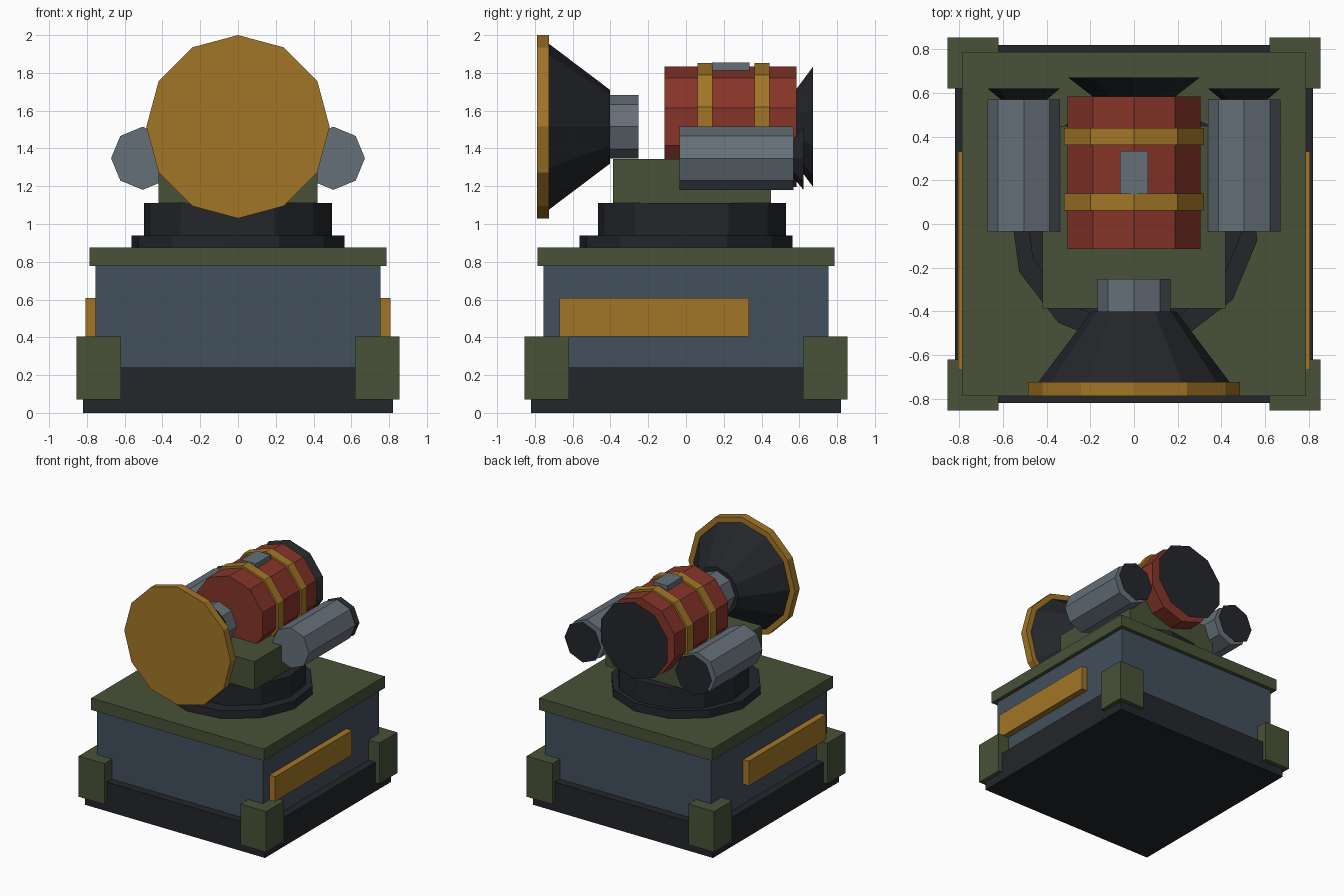
import bpy, bmesh
from math import radians
from mathutils import Matrix

if "Cube" in bpy.data.objects:
    bpy.data.objects.remove(bpy.data.objects["Cube"])


def material(name, rgb):
    m = bpy.data.materials.new(name)
    m.diffuse_color = (*rgb, 1)
    m.use_nodes = True
    m.node_tree.nodes["Principled BSDF"].inputs["Base Color"].default_value = m.diffuse_color
    return m


BLACK = material("black", (0.017, 0.019, 0.023))
BLUE = material("slate_blue", (0.055, 0.08, 0.11))
GREEN = material("olive", (0.065, 0.085, 0.04))
AMBER = material("amber", (0.36, 0.18, 0.02))
RED = material("red", (0.24, 0.035, 0.022))
STEEL = material("steel", (0.13, 0.16, 0.19))


def finish(name, bm, mat):
    bmesh.ops.recalc_face_normals(bm, faces=bm.faces)
    mesh = bpy.data.meshes.new(name)
    bm.to_mesh(mesh)
    bm.free()
    mesh.materials.append(mat)
    ob = bpy.data.objects.new(name, mesh)
    bpy.context.collection.objects.link(ob)
    return ob


def box(name, x, y, z, mat):
    """Box from (min, max) pairs."""
    size = [b - a for a, b in (x, y, z)]
    mid = [(a + b) / 2 for a, b in (x, y, z)]
    bm = bmesh.new()
    bmesh.ops.create_cube(bm, size=1, matrix=Matrix.Translation(mid) @ Matrix.Diagonal((*size, 1)))
    return finish(name, bm, mat)


def disc(name, centre_y, z0, z1, r, mat):
    """Upright twelve-sided disc, turned so that a corner lies at 22.5 degrees."""
    place = Matrix.Translation((0, centre_y, (z0 + z1) / 2)) @ Matrix.Rotation(radians(22.5), 4, 'Z')
    bm = bmesh.new()
    bmesh.ops.create_cone(bm, cap_ends=True, segments=12, radius1=r, radius2=r, depth=z1 - z0)
    # make the first corner lie on local +x before turning
    first = min((abs(v.co.y), v.co.x) for v in bm.verts)
    if first[0] > 1e-4:
        bmesh.ops.rotate(bm, verts=bm.verts, matrix=Matrix.Rotation(radians(15), 3, 'Z'))
    bmesh.ops.transform(bm, matrix=place, verts=bm.verts)
    return finish(name, bm, mat)


def barrel(name, x, z, y0, y1, r0, r1, sides, mat):
    """Capped cylinder or cone lying along y, with one corner straight up."""
    bm = bmesh.new()
    bmesh.ops.create_cone(bm, cap_ends=True, segments=sides, radius1=r0, radius2=r1, depth=y1 - y0)
    top = max(bm.verts, key=lambda v: v.co.y)
    if abs(top.co.x) > 1e-4:
        bmesh.ops.rotate(bm, verts=bm.verts, matrix=Matrix.Rotation(radians(180 / sides), 3, 'Z'))
    bmesh.ops.transform(bm, verts=bm.verts, matrix=Matrix.Translation((x, (y0 + y1) / 2, z))
                        @ Matrix.Rotation(radians(-90), 4, 'X'))
    # the turn points the corner down; flip it up for odd side counts
    return finish(name, bm, mat)


# Pedestal
box("base", (-.82, .82), (-.82, .82), (0, .24), BLACK)
box("housing", (-.755, .755), (-.755, .755), (.24, .78), BLUE)
box("top_plate", (-.787, .787), (-.787, .787), (.778, .875), GREEN)

# Corner guards and side panels
for side, sx in (("left", -1), ("right", 1)):
    for end, sy in (("front", -1), ("back", 1)):
        box(f"{end}_{side}_corner", sorted((sx * .62, sx * .855)),
            sorted((sy * .62, sy * .855)), (.07, .405), GREEN)
    box(f"{side}_panel", sorted((sx * .745, sx * .807)), (-.67, .333), (.405, .608), AMBER)

# Turntable and mount
disc("turntable", 0, .875, .94, .57, BLACK)
disc("turntable_upper", .032, .94, 1.11, .502, BLACK)
box("mount", (-.42, .42), (-.387, .45), (1.11, 1.345), GREEN)

# Main drum with bands, top plate and flared end cap
ZC = 1.515
barrel("drum", 0, ZC, -.115, .585, .32, .32, 10, RED)
for i, y in enumerate((.1, .402)):
    barrel(f"drum_band_{i + 1}", 0, ZC, y - .039, y + .039, .338, .338, 10, AMBER)
box("drum_plate", (-.065, .065), (.138, .335), (1.81, 1.855), STEEL)
barrel("drum_end", 0, ZC, .585, .672, .2, .318, 10, BLACK)

# Side canisters with flared end caps
for side, sx in (("left", -1), ("right", 1)):
    barrel(f"{side}_canister", sx * .505, 1.348, -.035, .57, .167, .167, 8, STEEL)
    barrel(f"{side}_canister_end", sx * .505, 1.348, .57, .622, .105, .167, 8, BLACK)

# Dish in front
barrel("dish_neck", 0, ZC, -.405, -.252, .167, .167, 8, STEEL)
barrel("dish_cone", 0, ZC, -.727, -.402, .44, .195, 12, BLACK)
barrel("dish_rim", 0, ZC, -.788, -.725, .485, .485, 12, AMBER)
